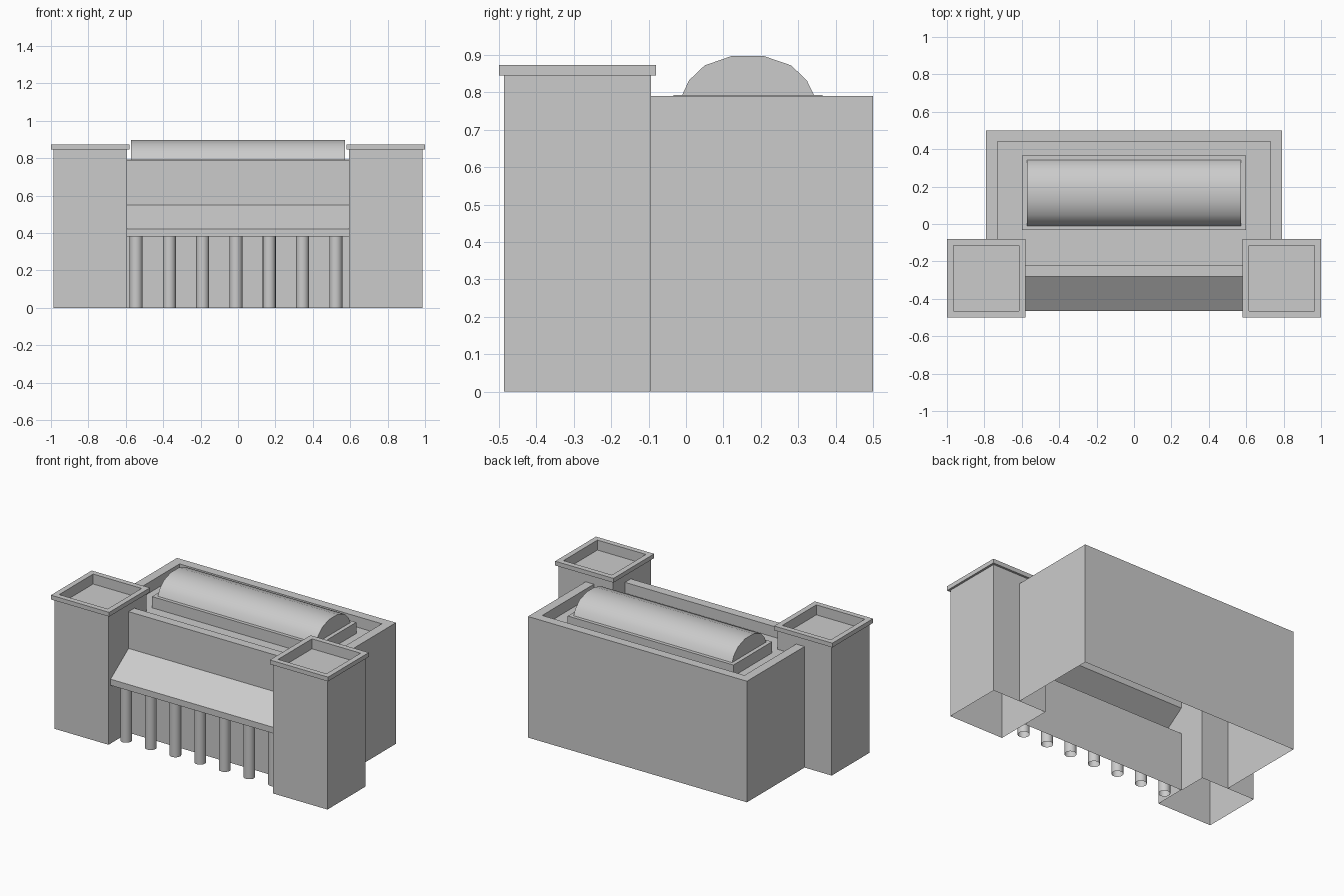
import bpy, bmesh, math

if "Cube" in bpy.data.objects:
    bpy.data.objects.remove(bpy.data.objects["Cube"])


def finish(name, bm, smooth=False):
    bmesh.ops.remove_doubles(bm, verts=bm.verts, dist=0.0001)
    bmesh.ops.dissolve_degenerate(bm, edges=bm.edges, dist=0.0001)
    bmesh.ops.recalc_face_normals(bm, faces=bm.faces)
    mesh = bpy.data.meshes.new(name)
    bm.to_mesh(mesh)
    bm.free()
    ob = bpy.data.objects.new(name, mesh)
    bpy.context.collection.objects.link(ob)
    if smooth:
        bpy.ops.object.select_all(action='DESELECT')
        ob.select_set(True)
        bpy.context.view_layer.objects.active = ob
        bpy.ops.object.shade_smooth_by_angle(angle=math.radians(45))
    return ob


def stack(bm, loops, skip_first_side=False):
    """Bridge successive outlines (2D points, height) and cap the last; bottom stays open."""
    rings = [[bm.verts.new((x, y, z)) for x, y in pts] for pts, z in loops]
    for level, (a, b) in enumerate(zip(rings, rings[1:])):
        for i in range(len(a)):
            if skip_first_side and level == 0 and i == 0:
                continue
            j = (i + 1) % len(a)
            bm.faces.new((a[i], a[j], b[j], b[i]))
    bm.faces.new(rings[-1])


def strip(bm, profile, half):
    """Extrude a (y, z) profile along x; returns both end rows."""
    rows = [[bm.verts.new((x, y, z)) for y, z in profile] for x in (-half, half)]
    for i in range(len(profile) - 1):
        bm.faces.new((rows[0][i], rows[1][i], rows[1][i + 1], rows[0][i + 1]))
    return rows


def rect(x0, x1, y0, y1):
    return [(x0, y0), (x1, y0), (x1, y1), (x0, y1)]


def tee(neck, wide, front, shoulder, back):
    right = [(neck, front), (neck, shoulder), (wide, shoulder), (wide, back)]
    left = [(-x, y) for x, y in reversed(right)]
    return left[-1:] + right + left[:-1]


# Main hall: T-shaped shell with parapet and sunken roof
ROOF, TOP = 0.72, 0.79
outer = tee(0.598, 0.79, -0.28, -0.093, 0.5)
inner = tee(0.598, 0.73, -0.22, -0.093, 0.44)
bm = bmesh.new()
stack(bm, [(outer, 0), (outer, TOP), (inner, TOP), (inner, ROOF)], skip_first_side=True)
# Front wall with the sloped canopy folded out of it
strip(bm, [(-0.28, 0), (-0.28, 0.38), (-0.465, 0.38), (-0.465, 0.42),
           (-0.28, 0.55), (-0.28, TOP)], 0.598)
finish("main_hall", bm)

# Corner towers with overhanging caps and sunken tops
for side, label in ((-1, "left"), (1, "right")):
    loops = []
    for half, z in ((0.196, 0), (0.196, 0.845), (0.21, 0.845),
                    (0.21, 0.873), (0.175, 0.873), (0.175, 0.808)):
        cx, cy = side * 0.79, -0.29
        loops.append((rect(cx - half, cx + half, cy - half, cy + half), z))
    bm = bmesh.new()
    stack(bm, loops)
    finish(label + "_tower", bm)

# Skylight base
bm = bmesh.new()
base = rect(-0.598, 0.598, -0.033, 0.365)
stack(bm, [(base, ROOF), (base, 0.793)])
finish("skylight_base", bm)

# Barrel skylight
bm = bmesh.new()
ends = strip(bm, [(-0.01, 0.793), (0.008, 0.832), (0.05, 0.872), (0.122, 0.897),
                  (0.208, 0.897), (0.281, 0.872), (0.323, 0.832), (0.342, 0.793)], 0.572)
for row in ends:
    bm.faces.new(row)
finish("barrel_skylight", bm, smooth=True)

# Row of porch columns
for i in range(7):
    cx = -0.545 + 0.178 * i
    ring = [(cx + 0.035 * math.cos(a), -0.375 + 0.035 * math.sin(a))
            for a in (math.tau * k / 16 for k in range(16))]
    bm = bmesh.new()
    stack(bm, [(ring, 0), (ring, 0.38)])
    finish("porch_column_%d" % (i + 1), bm, smooth=True)
